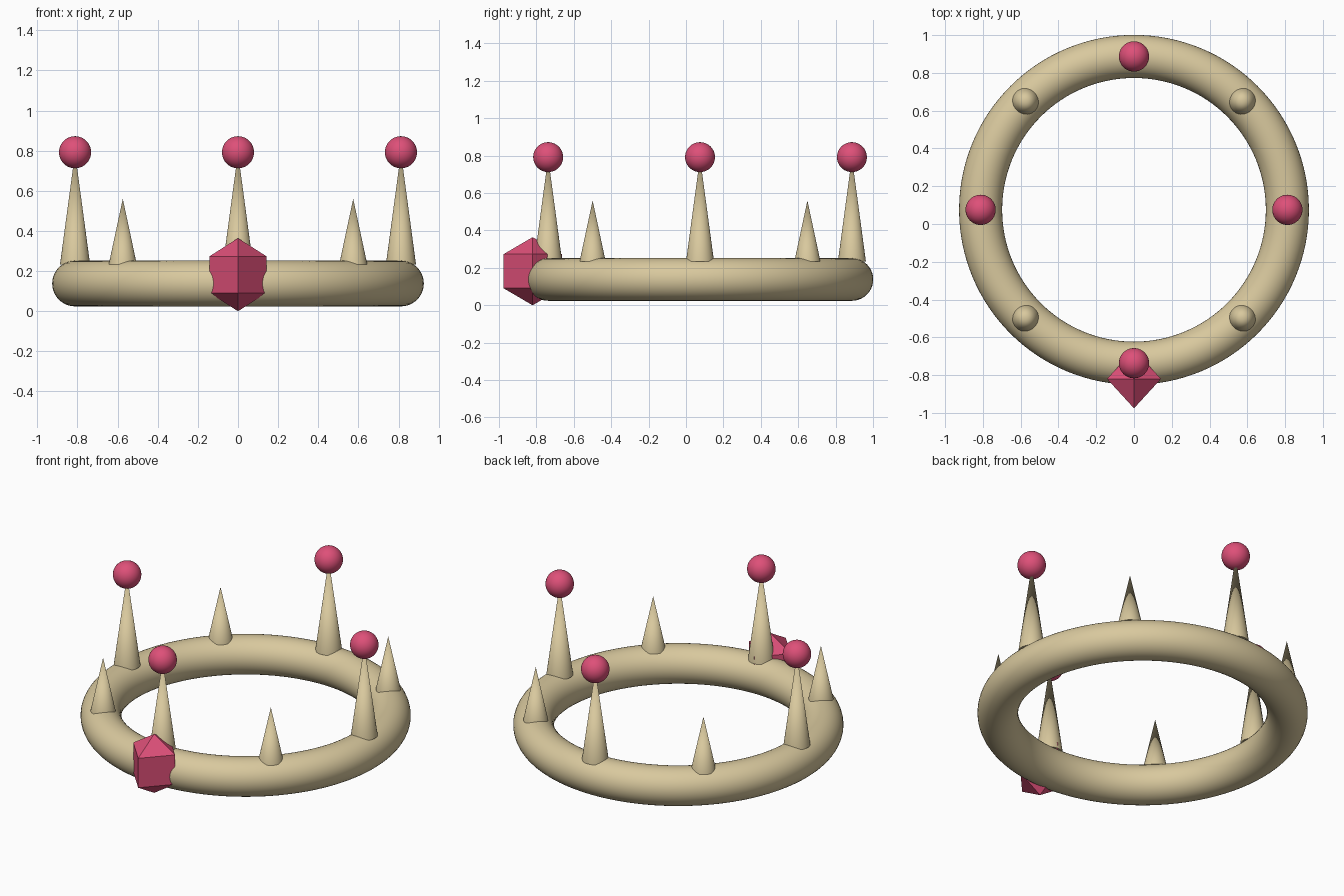
import bpy
from math import cos, sin, pi, radians

if "Cube" in bpy.data.objects:
    bpy.data.objects.remove(bpy.data.objects["Cube"])

CY = 0.075           # ring centre in y
R, r = 0.812, 0.114  # ring radii
BASE_Z = 0.233       # underside of the spikes


def material(name, color):
    m = bpy.data.materials.new(name)
    m.diffuse_color = (*color, 1)
    m.use_nodes = True
    m.node_tree.nodes["Principled BSDF"].inputs["Base Color"].default_value = m.diffuse_color
    return m


gold = material("pale_gold", (0.69, 0.58, 0.34))
ruby = material("ruby", (0.73, 0.08, 0.19))


def finish(name, mat, smooth=True):
    ob = bpy.context.object
    ob.name = name
    ob.data.materials.append(mat)
    if smooth:
        bpy.ops.object.shade_smooth_by_angle(angle=radians(40))
    return ob


def spike(name, x, y, radius, tip_z):
    h = tip_z - BASE_Z
    bpy.ops.mesh.primitive_cone_add(vertices=48, radius1=radius, radius2=0, depth=h,
                                    location=(x, y, BASE_Z + h / 2))
    finish(name, gold)


# Band
bpy.ops.mesh.primitive_torus_add(major_radius=R, minor_radius=r, major_segments=128,
                                 minor_segments=40, location=(0, CY, 0.138))
finish("band", gold)

# Alternating tall spikes with balls and short bare spikes
for i in range(8):
    a = i * pi / 4
    x, y = R * cos(a), CY + R * sin(a)
    if i % 2 == 0:
        spike(f"tall_spike_{i // 2 + 1}", x, y, 0.075, 0.79)
        bpy.ops.mesh.primitive_uv_sphere_add(segments=40, ring_count=24, radius=0.08,
                                             location=(x, y, 0.792))
        finish(f"spike_ball_{i // 2 + 1}", ruby)
    else:
        spike(f"short_spike_{i // 2 + 1}", x, y, 0.07, 0.56)

# Front gem: a flat-faced octahedron made from two four-sided pyramids
bpy.ops.mesh.primitive_uv_sphere_add(segments=4, ring_count=2, radius=1,
                                     location=(0, -0.82, 0.182))
gem = finish("front_gem", ruby, smooth=False)
gem.scale = (0.165, 0.18, 0.182)
